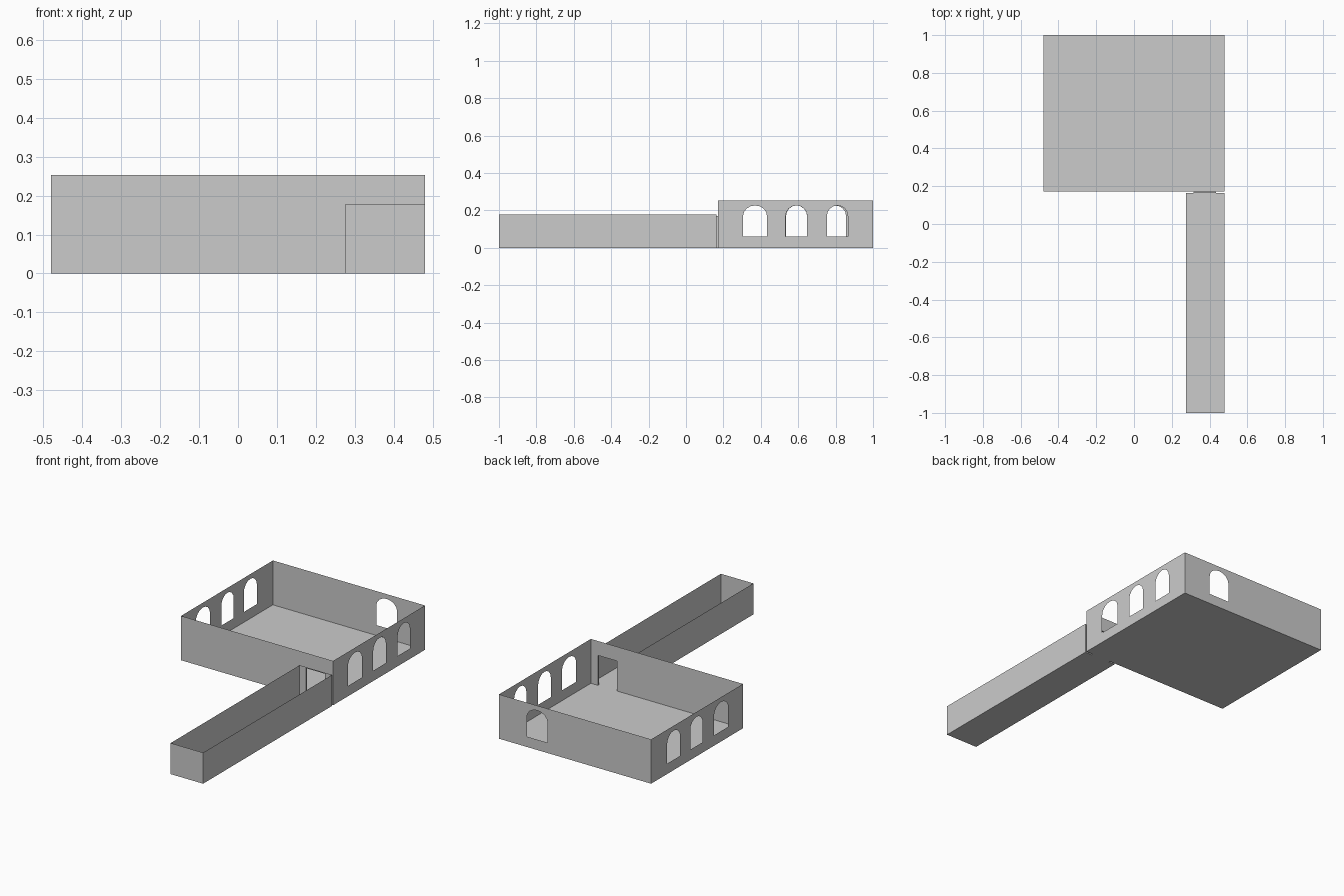
import bpy, bmesh, math
from mathutils import Vector

if "Cube" in bpy.data.objects:
    bpy.data.objects.remove(bpy.data.objects["Cube"])

X = 0.48                    # half width of the room
RY0, RY1, RH = 0.172, 1.0, 0.253   # room depth range and height
CX, CY1, CH = 0.275, 0.163, 0.177  # corridor left side, end and height
DX0, DX1, DH = 0.315, 0.435, 0.171 # doorway


def panel(name, outline, place, holes=()):
    """Thin flat sheet from a 2D outline with optional holes."""
    bm = bmesh.new()
    edges = []
    for loop in [outline, *holes]:
        vs = [bm.verts.new(place(*p)) for p in loop]
        edges += [bm.edges.new((vs[i], vs[i - 1])) for i in range(len(vs))]
    bmesh.ops.triangle_fill(bm, edges=edges, use_beauty=True, use_dissolve=False)
    bmesh.ops.recalc_face_normals(bm, faces=bm.faces[:])
    me = bpy.data.meshes.new(name)
    bm.to_mesh(me)
    bm.free()
    ob = bpy.data.objects.new(name, me)
    bpy.context.collection.objects.link(ob)
    return ob


def rect(a0, a1, b0, b1):
    return [(a0, b0), (a1, b0), (a1, b1), (a0, b1)]


def arch(a0, a1, sill=0.059, spring=0.17, top=0.226, n=8):
    c, r = (a0 + a1) / 2, (a1 - a0) / 2
    curve = [(c + r * math.cos(math.pi * i / n),
              spring + (top - spring) * math.sin(math.pi * i / n)) for i in range(n + 1)]
    return [(a0, sill), (a1, sill)] + curve


def doorway(a0, a1, h):
    """Wall outline with the door notch cut up from the floor."""
    return [(a0, 0), (DX0, 0), (DX0, DH), (DX1, DH), (DX1, 0), (a1, 0), (a1, h), (a0, h)]


def at_x(x):
    return lambda a, b: Vector((x, a, b))


def at_y(y):
    return lambda a, b: Vector((a, y, b))


def at_z(z):
    return lambda a, b: Vector((a, b, z))


# Room
panel("room_floor", rect(-X, X, RY0, RY1), at_z(0))
side = rect(RY0, RY1, 0, RH)
panel("room_right_wall", side, at_x(X),
      [arch(0.305, 0.433), arch(0.533, 0.648), arch(0.753, 0.865)])
panel("room_left_wall", side, at_x(-X),
      [arch(0.305, 0.433), arch(0.535, 0.647), arch(0.738, 0.856)])
panel("room_back_wall", rect(-X, X, 0, RH), at_y(RY1), [arch(0.173, 0.305)])
panel("room_front_wall", doorway(-X, X, RH), at_y(RY0))

# Corridor
panel("corridor_floor", rect(CX, X, -1, CY1), at_z(0))
for name, x in (("left", CX), ("right", X)):
    panel(f"corridor_{name}_wall", rect(-1, CY1, 0, CH), at_x(x))
panel("corridor_front_wall", rect(CX, X, 0, CH), at_y(-1))
panel("corridor_end_wall", doorway(CX, X, CH), at_y(CY1))

# Door passage between corridor and room
for name, z in (("threshold", 0), ("lintel", DH)):
    panel(f"door_{name}", rect(DX0, DX1, CY1, RY0), at_z(z))
for name, x in (("left", DX0), ("right", DX1)):
    panel(f"door_{name}_jamb", rect(CY1, RY0, 0, DH), at_x(x))
